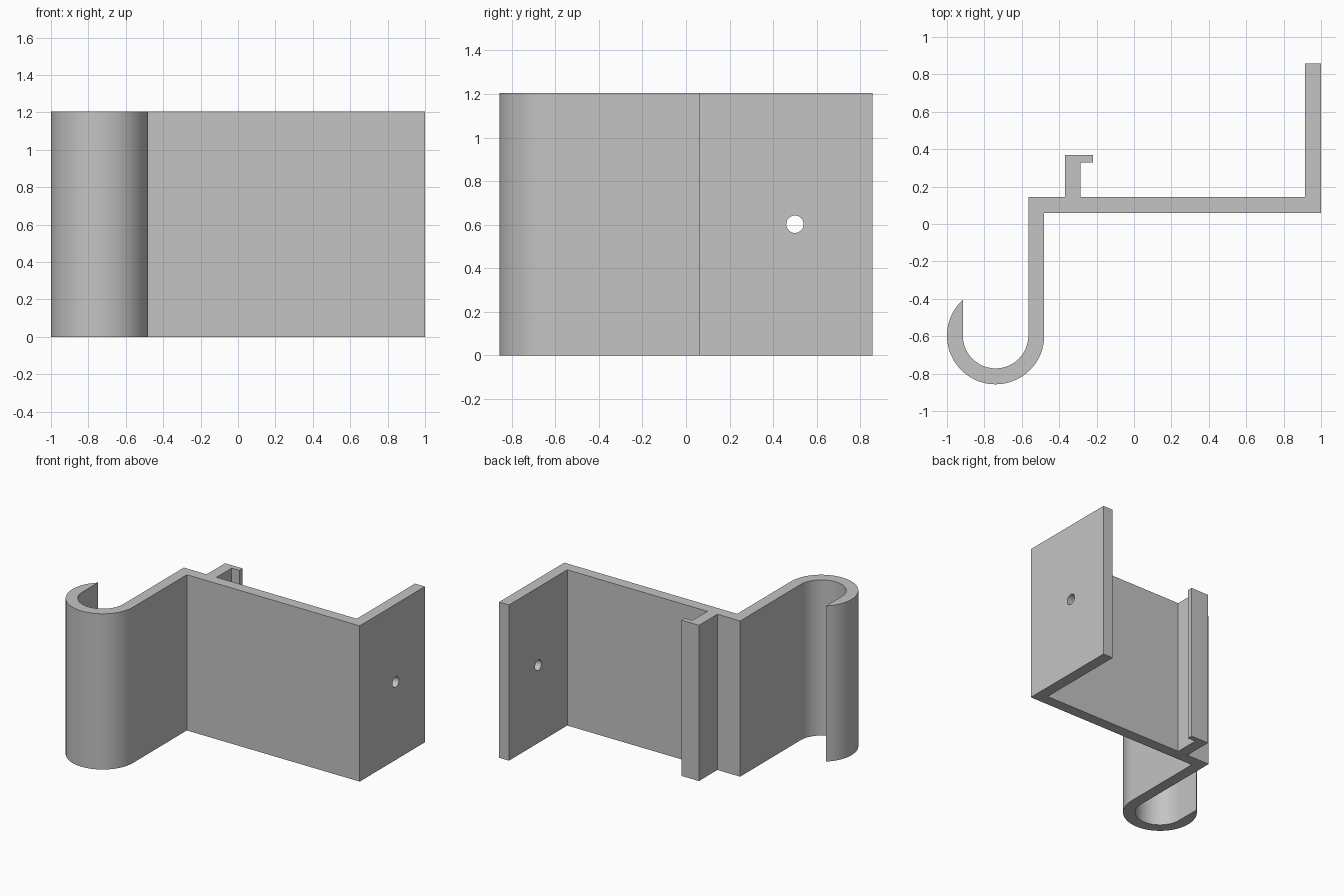
import bpy
import bmesh
from math import radians, cos, sin, sqrt, atan2, degrees
from mathutils import Matrix

cube = bpy.data.objects.get("Cube")
if cube:
    bpy.data.objects.remove(cube, do_unlink=True)

HEIGHT = 1.205
HOOK_X, HOOK_Y = -0.74, -0.597
R_OUT, R_IN = 0.26, 0.175


def arc(radius, start, end, steps):
    """Points on a circle about the hook centre, angles in degrees."""
    angles = [radians(start + (end - start) * i / steps) for i in range(steps + 1)]
    return [(HOOK_X + radius * cos(a), HOOK_Y + radius * sin(a)) for a in angles]


def make_object(name, bm):
    bmesh.ops.recalc_face_normals(bm, faces=bm.faces[:])
    mesh = bpy.data.meshes.new(name)
    bm.to_mesh(mesh)
    bm.free()
    obj = bpy.data.objects.new(name, mesh)
    bpy.context.collection.objects.link(obj)
    return obj


# Material
grey = bpy.data.materials.new("light_grey")
grey.use_nodes = True
colour = (0.55, 0.55, 0.55, 1)
grey.diffuse_color = colour
grey.node_tree.nodes["Principled BSDF"].inputs["Base Color"].default_value = colour

# Profile: end plate, long web with clip, then the hook with its cut tip
tip_angle = degrees(atan2(sqrt(R_OUT ** 2 - R_IN ** 2), -R_IN))
profile = [(1, 0.06), (1, 0.857), (0.915, 0.857), (0.915, 0.145)]
profile += [(-0.285, 0.145), (-0.285, 0.33), (-0.22, 0.33), (-0.22, 0.37),
            (-0.37, 0.37), (-0.37, 0.145)]
profile += [(HOOK_X + R_IN, 0.145)]
profile += arc(R_IN, 0, -180, 40)
profile += arc(R_OUT, tip_angle, 360, 52)
profile += [(HOOK_X + R_OUT, 0.06)]

# Extruded bracket body
bm = bmesh.new()
base = bm.faces.new([bm.verts.new((x, y, 0)) for x, y in profile])
extruded = bmesh.ops.extrude_face_region(bm, geom=[base], use_keep_orig=True)
top = [v for v in extruded["geom"] if isinstance(v, bmesh.types.BMVert)]
bmesh.ops.translate(bm, verts=top, vec=(0, 0, HEIGHT))
bracket = make_object("hook_bracket", bm)
bracket.data.materials.append(grey)

# Screw hole through the end plate
bm = bmesh.new()
place = Matrix.Translation((0.957, 0.5, HEIGHT / 2)) @ Matrix.Rotation(radians(90), 4, "Y")
bmesh.ops.create_cone(bm, cap_ends=True, segments=32, radius1=0.04, radius2=0.04,
                      depth=0.3, matrix=place)
cutter = make_object("screw_hole_cutter", bm)
cutter.data.materials.append(grey)
cutter.hide_render = True

hole = bracket.modifiers.new("screw_hole", "BOOLEAN")
hole.operation = "DIFFERENCE"
hole.solver = "EXACT"
hole.object = cutter

bpy.ops.object.select_all(action="DESELECT")
bracket.select_set(True)
bpy.context.view_layer.objects.active = bracket
bpy.ops.object.modifier_apply(modifier=hole.name)
bpy.data.objects.remove(cutter, do_unlink=True)

# Smooth curves, crisp corners
bpy.ops.object.shade_smooth_by_angle(angle=radians(30))
